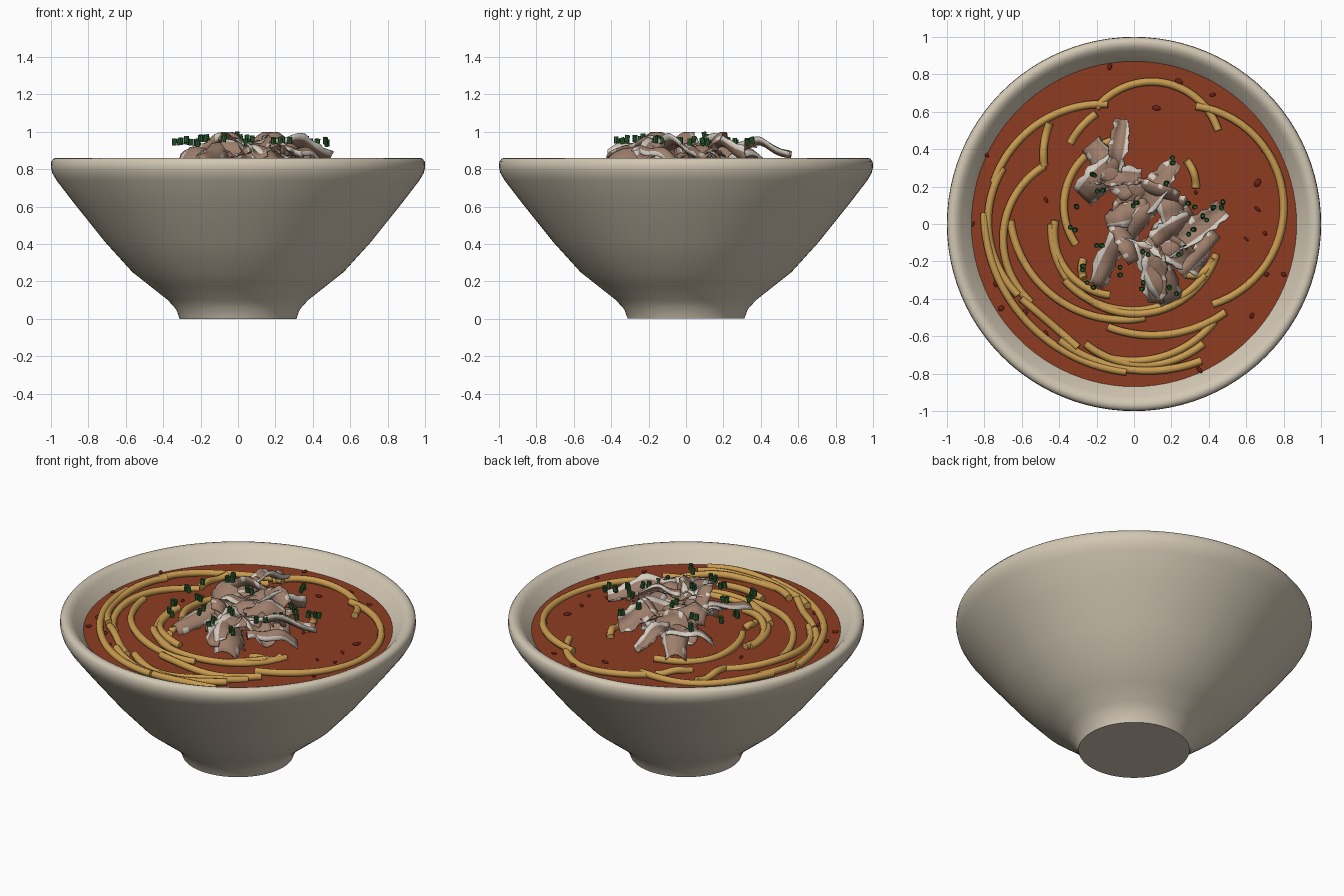
import bpy, bmesh, math, random
from mathutils import Vector, Matrix

random.seed(7)
cube = bpy.data.objects.get("Cube")
if cube:
    bpy.data.objects.remove(cube, do_unlink=True)

SOUP_Z = 0.77


def material(name, r, g, b):
    mat = bpy.data.materials.new(name)
    mat.use_nodes = True
    mat.diffuse_color = (r, g, b, 1)
    bsdf = mat.node_tree.nodes["Principled BSDF"]
    bsdf.inputs["Base Color"].default_value = (r, g, b, 1)
    bsdf.inputs["Roughness"].default_value = 0.6
    return mat


ceramic = material("warm ceramic", 0.64, 0.57, 0.45)
broth = material("red broth", 0.27, 0.045, 0.016)
dough = material("golden noodle", 0.58, 0.33, 0.08)
lean = material("brown meat", 0.34, 0.21, 0.15)
fat = material("pale fat", 0.66, 0.61, 0.54)
green = material("scallion green", 0.03, 0.13, 0.035)
chili = material("dark chili", 0.14, 0.016, 0.008)


def smooth(obj, degrees):
    bpy.ops.object.select_all(action="DESELECT")
    obj.select_set(True)
    bpy.context.view_layer.objects.active = obj
    bpy.ops.object.shade_smooth_by_angle(angle=math.radians(degrees))


def add_object(name, bm, *mats):
    mesh = bpy.data.meshes.new(name)
    bm.to_mesh(mesh)
    bm.free()
    obj = bpy.data.objects.new(name, mesh)
    bpy.context.collection.objects.link(obj)
    for mat in mats:
        mesh.materials.append(mat)
    return obj


# Bowl: one closed profile spun around z
profile = [(0, 0), (0.312, 0), (0.33, 0.05), (0.375, 0.1), (0.47, 0.175), (0.565, 0.25),
           (0.71, 0.41), (0.87, 0.61), (0.97, 0.74), (0.993, 0.78), (1, 0.81), (0.998, 0.84),
           (0.985, 0.857), (0.965, 0.86), (0.945, 0.853), (0.925, 0.835), (0.87, SOUP_Z),
           (0.8, 0.68), (0.5, 0.27), (0.3, 0.17), (0, 0.15)]
bm = bmesh.new()
verts = [bm.verts.new((r, 0, z)) for r, z in profile]
edges = [bm.edges.new(pair) for pair in zip(verts, verts[1:])]
bmesh.ops.spin(bm, geom=verts + edges, axis=(0, 0, 1), cent=(0, 0, 0),
               angle=math.tau, steps=96, use_duplicate=False)
bmesh.ops.remove_doubles(bm, verts=bm.verts, dist=0.0005)
bmesh.ops.recalc_face_normals(bm, faces=bm.faces)
smooth(add_object("bowl", bm, ceramic), 45)

# Broth surface
bm = bmesh.new()
bmesh.ops.create_circle(bm, cap_ends=True, segments=96, radius=0.869)
bmesh.ops.translate(bm, verts=bm.verts, vec=(0, 0, SOUP_Z))
add_object("broth", bm, broth)


def arc_through(a, b, c, steps=28):
    """Points on the circle arc that runs from a through b to c."""
    d = 2 * (a.x * (b.y - c.y) + b.x * (c.y - a.y) + c.x * (a.y - b.y))
    aa, bb, cc = a.dot(a), b.dot(b), c.dot(c)
    centre = Vector(((aa * (b.y - c.y) + bb * (c.y - a.y) + cc * (a.y - b.y)) / d,
                     (aa * (c.x - b.x) + bb * (a.x - c.x) + cc * (b.x - a.x)) / d))
    p, q = a - centre, c - centre
    start, end = math.atan2(p.y, p.x), math.atan2(q.y, q.x)
    sweep = (end - start) % math.tau if d > 0 else -((start - end) % math.tau)
    for i in range(steps + 1):
        t = i / steps
        ang = start + sweep * t
        yield t, centre + p.length * Vector((math.cos(ang), math.sin(ang)))


# Noodles: start, middle and end of each strand, in hundredths
strands = [
    (-20, 62, 10, 76, 45, 50), (33, 63, 80, 8, 42, -43), (-14, 64, -52, 53, -75, 22),
    (-45, 54, -48, 43, -48, 31), (-20, 59, -28, 52, -34, 43), (-48, 31, -68, 5, -55, -42),
    (-80, 6, -60, -49, -4, -79), (-70, 30, -78, 0, -62, -38), (-10, 45, -36, 20, -31, -11),
    (-42, 2, -38, -22, -13, -38), (-44, 0, 2, -48, 44, -16), (-66, 2, -45, -37, 6, -50),
    (28, -27, 38, -25, 42, -18), (-14, -55, 18, -59, 49, -47), (-26, -64, 0, -75, 37, -64),
    (-40, -62, 0, -78, 36, -73), (-12, -72, 18, -70, 43, -52), (28, 34, 32, 27, 33, 19),
    (-27, -19, -28, -24, -27, -29), (-60, -40, -46, -52, -30, -66), (-37, -30, 5, -46, 38, -27)]
curve = bpy.data.curves.new("noodles", "CURVE")
curve.dimensions = "3D"
curve.bevel_depth = 0.021
curve.bevel_resolution = 2
curve.use_fill_caps = True
curve.materials.append(dough)
for n, strand in enumerate(strands):
    a, b, c = (Vector(strand[i:i + 2]) / 100 for i in (0, 2, 4))
    spline = curve.splines.new("POLY")
    spline.points.add(28)
    for point, (t, pos) in zip(spline.points, arc_through(a, b, c)):
        lift = 0.012 + 0.008 * math.sin(t * 7 + n)
        point.co = (pos.x, pos.y, SOUP_Z + lift, 1)
noodles = bpy.data.objects.new("noodles", curve)
bpy.context.collection.objects.link(noodles)
bpy.ops.object.select_all(action="DESELECT")
noodles.select_set(True)
bpy.context.view_layer.objects.active = noodles
bpy.ops.object.convert(target="MESH")
smooth(noodles, 50)


# Meat: thin curled slices, lean in the middle with ragged fat edges
def add_slice(bm, start, end, width, roll, curl, twist):
    rows, cols = 12, 6
    along = end - start
    side = Vector((-along.y, along.x, 0)).normalized()
    phase = random.uniform(0, math.tau)
    grid = []
    for i in range(rows + 1):
        u = i / rows
        centre = start + along * u + Vector((0, 0, 0.035 * math.sin(math.pi * u)))
        centre.z += 0.012 * math.sin(u * 9 + phase)
        taper = 0.72 + 0.28 * math.sin(math.pi * u)
        angle = roll + twist * (u - 0.5)
        across = side * math.cos(angle) + Vector((0, 0, math.sin(angle)))
        up = Vector((0, 0, math.cos(angle))) - side * math.sin(angle)
        row = []
        for j in range(cols + 1):
            v = 2 * j / cols - 1
            ragged = random.uniform(-0.012, 0.012) if j in (0, cols) else 0
            pos = centre + across * (v * width / 2 * taper + ragged) - up * curl * v * v
            pos.z = min(max(pos.z, SOUP_Z + 0.005), 0.995)
            row.append(bm.verts.new(pos))
        grid.append(row)
    for i in range(rows):
        for j in range(cols):
            quad = (grid[i][j], grid[i + 1][j], grid[i + 1][j + 1], grid[i][j + 1])
            bm.faces.new(quad).material_index = int(j == cols - 1 or (j == 0 and i % 4 == 1))


# Outer tip, inner end (hundredths) and width of the slices that spread outwards
spread = [(-23, 43, 0, 16, 15), (-6, 56, -10, 28, 10), (-27, 14, -8, 33, 18),
          (24, 32, 4, 8, 15), (21, -41, 5, -8, 19), (10, -42, 12, -12, 13),
          (-20, -33, -2, 2, 12), (48, 8, 18, -16, 13), (45, -6, 24, -26, 9),
          (36, -24, 8, -6, 14), (-10, -18, 10, 12, 13), (-24, 24, 4, 24, 13)]
bm = bmesh.new()
for n, (x0, y0, x1, y1, width) in enumerate(spread):
    add_slice(bm, Vector((x0 / 100, y0 / 100, 0.85)), Vector((x1 / 100, y1 / 100, 0.91)),
              width / 100, random.uniform(-0.7, 0.7), 0.035 * (-1) ** n, random.uniform(-1, 1))
# Smaller slices heaped in the middle
for n in range(14):
    turn = n * 2.4
    middle = Vector((0.08 + 0.13 * math.cos(turn), 0.17 * math.sin(turn), 0.83 + 0.008 * n))
    heading = turn + random.uniform(0.5, 2)
    half = Vector((math.cos(heading), math.sin(heading), random.uniform(-0.3, 0.3))) * 0.12
    add_slice(bm, middle - half, middle + half, 0.13, random.uniform(-1.1, 1.1),
              0.03, random.uniform(-1.4, 1.4))
meat = add_object("meat_slices", bm, lean, fat)
solid = meat.modifiers.new("thickness", "SOLIDIFY")
solid.thickness = 0.008
solid.offset = 0
smooth(meat, 35)

# Scallions: little hollow rings sprinkled in loose clusters over the meat
sprinkles = [(23, 34), (-18, 16), (-31, 10), (-34, -2), (-1, 9), (16, 23), (30, 9), (40, 11),
             (47, 10), (31, -4), (26, -14), (-18, -11), (-7, -25), (-27, -24), (-23, -32),
             (5, -33), (21, -35), (7, -17), (38, 3), (-22, 27)]
bm = bmesh.new()
for x, y in sprinkles:
    for _ in range(2):
        px, py = (k / 100 + random.uniform(-0.025, 0.025) for k in (x, y))
        height = 0.945 + 0.04 * max(0, 1 - math.hypot(px, py) / 0.4)
        place = Matrix.Translation((px, py, height + random.uniform(-0.01, 0.012)))
        tilt = Matrix.Rotation(random.uniform(-0.3, 0.3), 4, random.choice("XY"))
        made = bmesh.ops.create_cone(bm, cap_ends=True, segments=8, radius1=0.013,
                                     radius2=0.013, depth=0.036, matrix=place @ tilt)
        caps = {f for v in made["verts"] for f in v.link_faces if len(f.verts) == 8}
        bmesh.ops.inset_individual(bm, faces=list(caps), thickness=0.005, depth=-0.012)
add_object("scallions", bm, green)

# Chili flakes floating on the broth
flakes = [(-13, 84), (24, 76), (42, 69), (-79, 37), (70, 39), (66, 22), (70, -5), (66, 8),
          (33, 17), (71, -27), (80, -27), (35, -78), (-47, -59), (-58, -47), (-71, -45),
          (-74, -32), (-86, 0), (-47, 13), (63, -49), (60, -8), (12, 62)]
bm = bmesh.new()
for x, y in flakes:
    size = random.uniform(0.012, 0.025)
    place = Matrix.Translation((x / 100, y / 100, SOUP_Z + 0.004))
    turn = Matrix.Rotation(random.uniform(0, math.pi), 4, "Z")
    shape = Matrix.Diagonal((size, size * random.uniform(0.4, 0.8), 0.007, 1))
    bmesh.ops.create_icosphere(bm, subdivisions=2, radius=1, matrix=place @ turn @ shape)
smooth(add_object("chili_flakes", bm, chili), 60)
